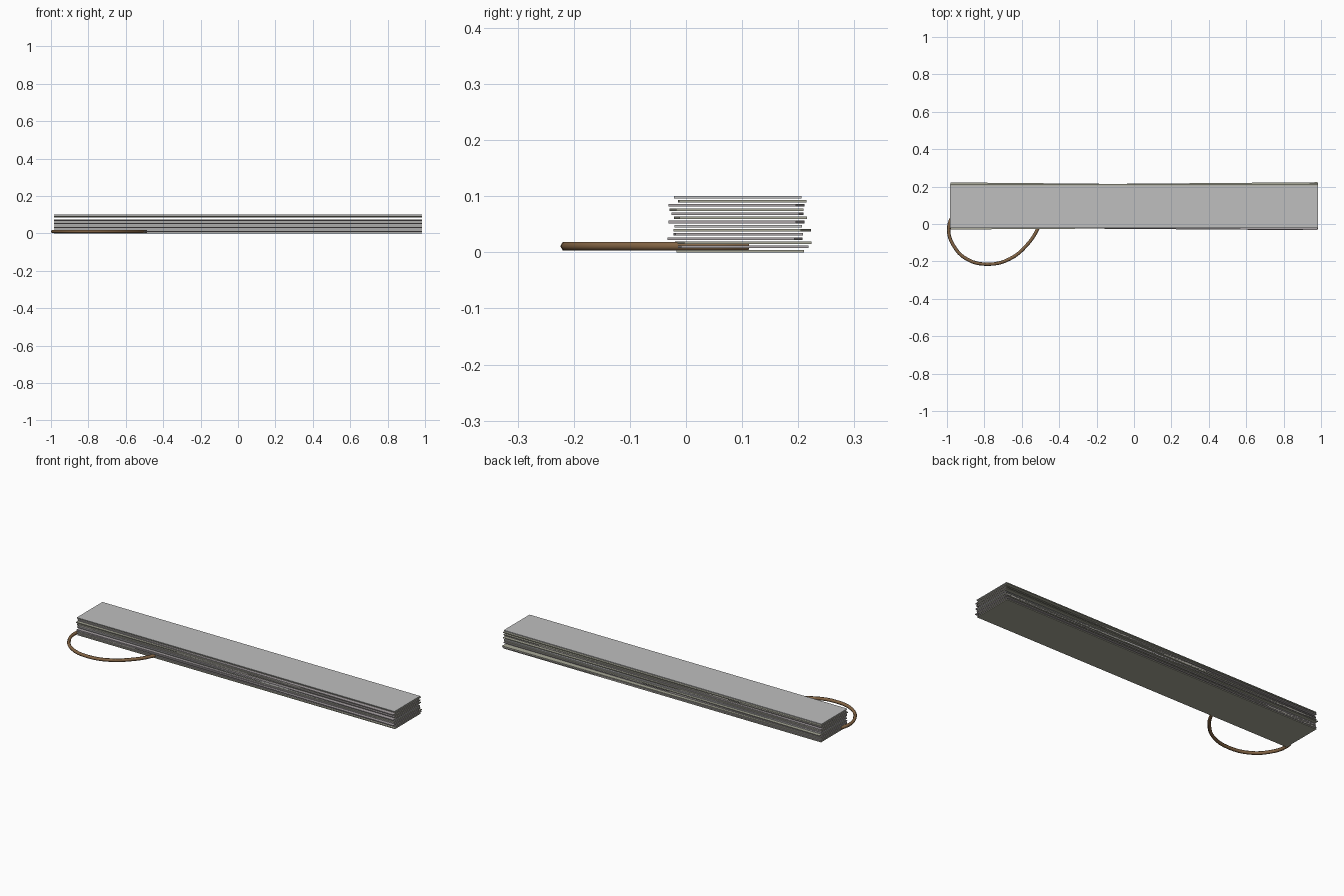
import bpy, math

if "Cube" in bpy.data.objects:
    bpy.data.objects.remove(bpy.data.objects["Cube"])


def material(name, color):
    m = bpy.data.materials.new(name)
    m.use_nodes = True
    m.diffuse_color = (*color, 1)
    m.node_tree.nodes["Principled BSDF"].inputs["Base Color"].default_value = (*color, 1)
    return m


grey = material("light_grey", (0.52, 0.52, 0.52))
olive = material("olive_grey", (0.40, 0.40, 0.32))
mauve = material("mauve_grey", (0.40, 0.37, 0.38))
brown = material("brown", (0.23, 0.13, 0.06))

LENGTH, WIDTH, THICK, PITCH = 1.966, 0.227, 0.0045, 0.0074


def sheet(i, y, angle, mat):
    bpy.ops.mesh.primitive_cube_add(size=1, location=(0, y, i * PITCH + THICK / 2),
                                    rotation=(0, 0, angle))
    ob = bpy.context.object
    ob.name = f"sheet_{i + 1}"
    ob.scale = (LENGTH, WIDTH, THICK)
    ob.data.materials.append(mat)


# Loose stack, bottom to top: y offset, twist, colour
stack = [
    (0.097, 0.0, olive), (0.101, 0.004, mauve), (0.102, 0.008, olive),
    (0.087, -0.007, mauve), (0.093, 0.002, mauve), (0.1, -0.009, olive),
    (0.093, 0.0, grey), (0.090, -0.008, mauve), (0.097, 0.005, olive),
    (0.092, -0.004, mauve), (0.09, 0.006, olive), (0.09, -0.008, mauve),
    (0.1, 0.001, olive), (0.0925, 0.0, grey),
]
for i, (y, angle, mat) in enumerate(stack):
    sheet(i, y, angle, mat)

# Bowed loop tucked under the stack
path = [(-0.90, 0.10), (-0.97, 0.04), (-0.991, -0.03), (-0.965, -0.115), (-0.895, -0.187),
        (-0.78, -0.215), (-0.665, -0.187), (-0.575, -0.115), (-0.515, -0.025),
        (-0.493, 0.06), (-0.51, 0.11)]
curve = bpy.data.curves.new("loop", "CURVE")
curve.dimensions = "3D"
curve.bevel_depth = 0.009
curve.bevel_resolution = 1
curve.resolution_u = 4
curve.use_fill_caps = True
spline = curve.splines.new("BEZIER")
spline.bezier_points.add(len(path) - 1)
for point, (x, y) in zip(spline.bezier_points, path):
    point.co = (x, y, 0.011)
    point.handle_left_type = point.handle_right_type = "AUTO"
curve.materials.append(brown)
loop = bpy.data.objects.new("loop_handle", curve)
bpy.context.collection.objects.link(loop)
